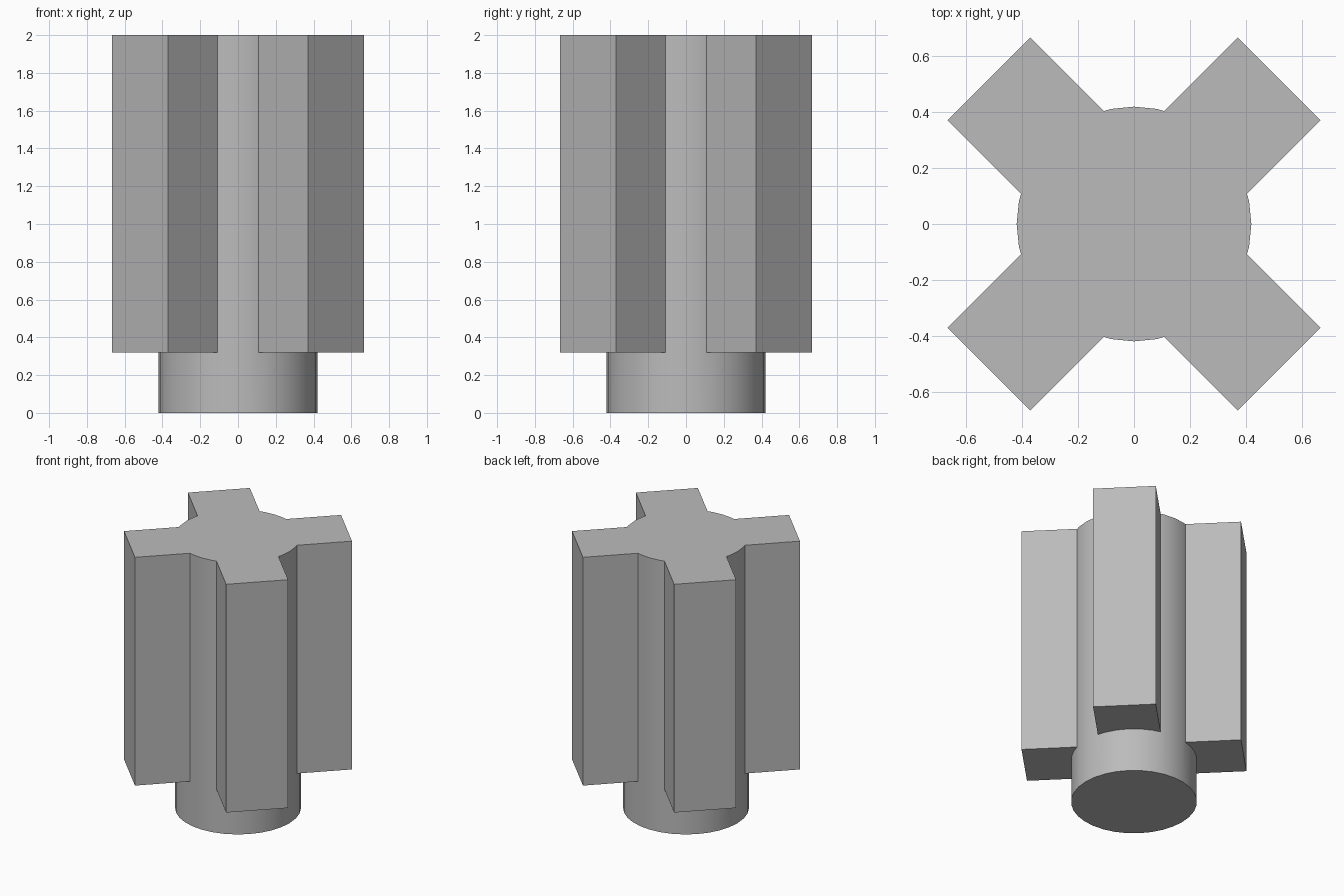
import bpy
import math

HEIGHT = 2.0
FIN_BOTTOM = 0.32
CORE_RADIUS = 0.42
FIN_WIDTH = 0.42
FIN_REACH = 0.735

cube = bpy.data.objects.get("Cube")
if cube:
    bpy.data.objects.remove(cube, do_unlink=True)

grey = bpy.data.materials.new("plain grey")
colour = (0.5, 0.5, 0.5, 1)
grey.diffuse_color = colour
grey.use_nodes = True
grey.node_tree.nodes["Principled BSDF"].inputs["Base Color"].default_value = colour


def add_bar(name, angle):
    """Upright bar running diagonally through the core, making two opposite fins."""
    height = HEIGHT - FIN_BOTTOM
    bpy.ops.mesh.primitive_cube_add(size=1, location=(0, 0, FIN_BOTTOM + height / 2))
    bar = bpy.context.object
    bar.name = name
    bar.scale = (2 * FIN_REACH, FIN_WIDTH, height)
    bar.rotation_euler.z = angle
    bar.data.materials.append(grey)
    return bar


# Round core
bpy.ops.mesh.primitive_cylinder_add(
    vertices=32, radius=CORE_RADIUS, depth=HEIGHT, location=(0, 0, HEIGHT / 2))
core = bpy.context.object
core.name = "finned_shaft"
core.data.materials.append(grey)

# Four fins, joined to the core as one solid
for name, angle in (("fin_pair_a", math.pi / 4), ("fin_pair_b", -math.pi / 4)):
    bar = add_bar(name, angle)
    union = core.modifiers.new(name, "BOOLEAN")
    union.operation = "UNION"
    union.solver = "EXACT"
    union.object = bar
    bpy.context.view_layer.objects.active = core
    bpy.ops.object.modifier_apply(modifier=union.name)
    bpy.data.objects.remove(bar, do_unlink=True)

# Smooth round wall, crisp edges
bpy.ops.object.select_all(action="DESELECT")
core.select_set(True)
bpy.context.view_layer.objects.active = core
bpy.ops.object.shade_smooth_by_angle(angle=math.radians(30))
